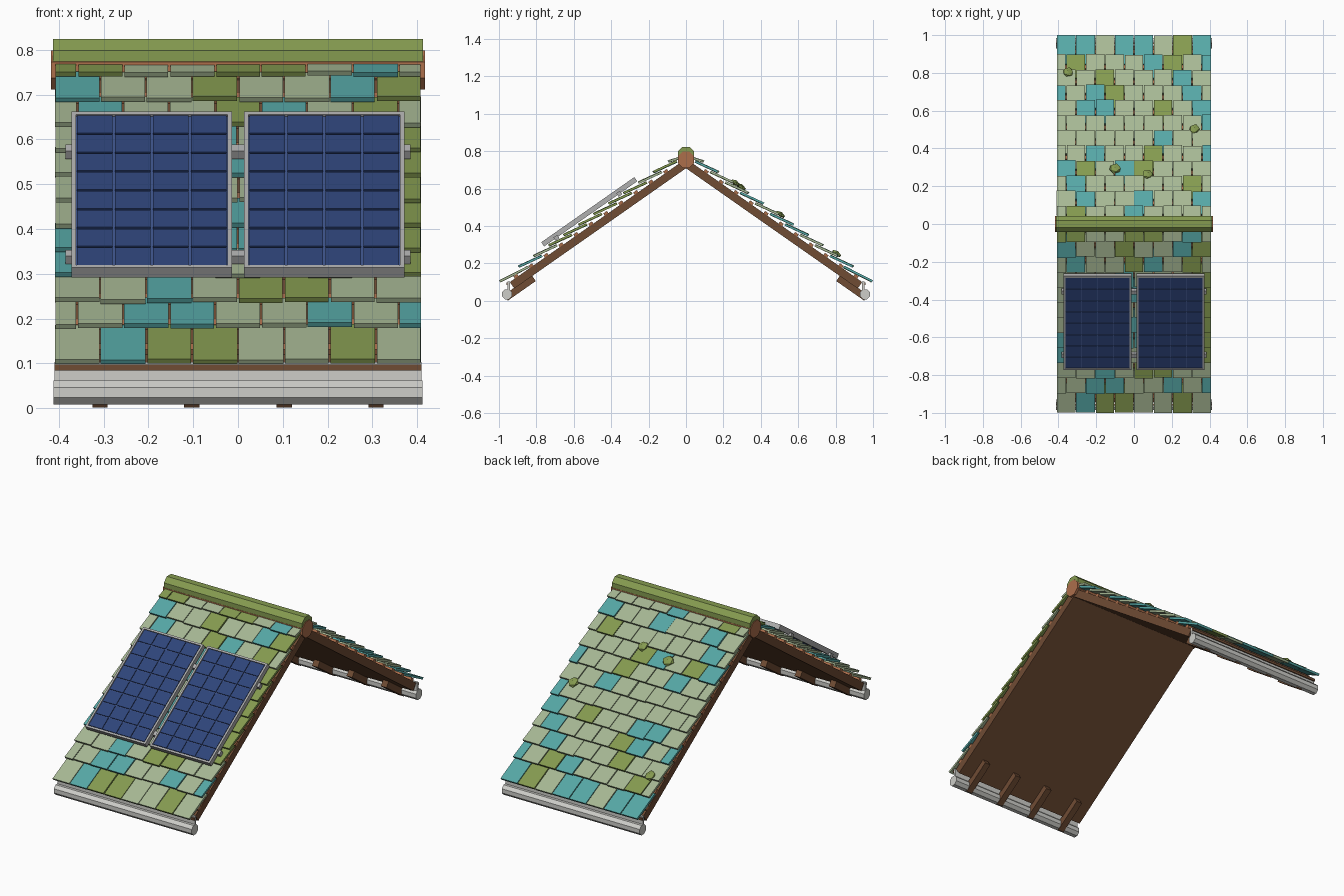
import bpy, bmesh, math, random
from mathutils import Vector, Matrix

if "Cube" in bpy.data.objects:
    bpy.data.objects.remove(bpy.data.objects["Cube"])

random.seed(4)
ANG = math.radians(35)
C, S = math.cos(ANG), math.sin(ANG)
APEX = 0.76          # height where the two deck tops meet


def mat(name, r, g, b):
    m = bpy.data.materials.new(name)
    lin = [((v / 255 + 0.055) / 1.055) ** 2.4 for v in (r, g, b)]
    m.diffuse_color = (*lin, 1)
    m.use_nodes = True
    m.node_tree.nodes["Principled BSDF"].inputs["Base Color"].default_value = m.diffuse_color
    return m


SAGE = mat("sage tile", 167, 184, 148)
TEAL = mat("teal tile", 86, 168, 166)
OLIVE = mat("olive green", 133, 155, 80)
BROWN = mat("brown wood", 112, 76, 52)
TERRA = mat("reddish wood", 172, 110, 75)
METAL = mat("grey metal", 176, 176, 176)
PALE = mat("pale gutter", 205, 205, 200)
CELL = mat("solar blue", 46, 68, 122)
BACK = mat("solar backing blue", 64, 86, 142)


def finish(bm, name, *mats):
    bmesh.ops.recalc_face_normals(bm, faces=bm.faces)
    me = bpy.data.meshes.new(name)
    bm.to_mesh(me)
    bm.free()
    for m in mats:
        me.materials.append(m)
    ob = bpy.data.objects.new(name, me)
    bpy.context.collection.objects.link(ob)
    return ob


def on_slope(side, x, s, n):
    """x along ridge, s down the slope, n above the deck; side -1 front, 1 back"""
    return Vector((x, side * (s * C + n * S), APEX - s * S + n * C))


def add_box(bm, to_world, xs, ss, ns, tilt=0.0, index=0):
    """Box in local coordinates; tilt lowers the near-ridge end."""
    vs = [bm.verts.new(to_world(x, s, n - (tilt if i == 0 else 0)))
          for x in xs for i, s in enumerate(ss) for n in ns]
    for f in ((0, 1, 3, 2), (4, 6, 7, 5), (0, 4, 5, 1), (2, 3, 7, 6), (0, 2, 6, 4), (1, 5, 7, 3)):
        bm.faces.new([vs[i] for i in f]).material_index = index


def slope_boxes(name, side, boxes, *mats):
    bm = bmesh.new()
    for b in boxes:
        add_box(bm, lambda x, s, n: on_slope(side, x, s, n), *b)
    return finish(bm, name, *mats)


def rod(name, material, r, half, y, z, sides=8):
    bm = bmesh.new()
    bmesh.ops.create_cone(bm, cap_ends=True, segments=sides, radius1=r, radius2=r, depth=2 * half)
    bmesh.ops.rotate(bm, verts=bm.verts, matrix=Matrix.Rotation(math.pi / sides, 3, 'Z'))
    bmesh.ops.rotate(bm, verts=bm.verts, matrix=Matrix.Rotation(math.pi / 2, 3, 'Y'))
    bmesh.ops.translate(bm, verts=bm.verts, vec=(0, y, z))
    return finish(bm, name, material)


# Tile colours, one word per course from eave to ridge, left to right in x
FRONT = ("STOOSSOS SSTTSSTST SSTSOOSS TSSTSSSSO TSSTTSSO SSOSTSSSO "
         "SSTSSOSO SSSSTSSSO SSSTSSSO STSSOTSOS TSSOSSTO OOSSOOSTS").split()
BACKS = ("TTSTTSOT SOSSSTOST SSOSSSTS TSTOSSSTS STTSSOST SSSSSSSST "
         "SSSSSTSS SSTSSOSST TOSTOSSS STSSSSSOS STSSTSST SOSSTSSSS").split()
HALF_W = 0.41


def tiles(name, side, pattern):
    bm = bmesh.new()
    w = 2 * HALF_W / 8
    for row, word in enumerate(pattern):
        low = 1.192 if row == 0 else 1.063 - 0.0977 * (row - 1)
        length = 0.17 if row == 0 else min(0.135, low - 0.005)
        top = 0.04 if row == 0 else 0.047
        shift = -w / 2 if row % 2 else 0
        for i, ch in enumerate(word):
            x0 = max(-HALF_W, -HALF_W + shift + i * w)
            x1 = min(HALF_W, -HALF_W + shift + (i + 1) * w)
            j = random.uniform(-0.005, 0.002) if row else 0
            t = top + random.uniform(-0.002, 0.001)
            add_box(bm, lambda x, s, n: on_slope(side, x, s, n),
                    (x0 + random.uniform(0.001, 0.003), x1 - random.uniform(0.001, 0.003)),
                    (low - length, low + j), (t - 0.012, t), 0.024, "STO".index(ch))
    return finish(bm, name, SAGE, TEAL, OLIVE)


tiles("front_tiles", -1, FRONT)
tiles("back_tiles", 1, BACKS)

for side, word in ((-1, "front"), (1, "back")):
    # Deck, tile battens and rafter tails
    slope_boxes(word + "_deck", side, [((-0.405, 0.405), (0, 1.15), (-0.042, 0))], BROWN)
    slope_boxes(word + "_battens", side,
                [((-0.405, 0.405), (s - 0.012, s + 0.012), (-0.002, 0.014))
                 for s in [0.03 + 0.0977 * k for k in range(12)]], TERRA)
    slope_boxes(word + "_rafter_tails", side,
                [((x - 0.017, x + 0.017), (1.033, 1.215), (-0.075, -0.038))
                 for x in (-0.308, -0.103, 0.103, 0.308)], BROWN)
    # Gutter with its board and a thin wooden strip
    rod(word + "_gutter", PALE, 0.029, 0.412, side * 0.957, 0.035)
    bm = bmesh.new()
    add_box(bm, lambda x, y, z: Vector((x, side * y, z)), (-0.41, 0.41), (0.942, 0.954), (0.03, 0.103))
    finish(bm, word + "_gutter_board", PALE)
    bm = bmesh.new()
    add_box(bm, lambda x, y, z: Vector((x, side * y, z)), (-0.41, 0.41), (0.953, 0.96), (0.084, 0.097))
    finish(bm, word + "_eave_strip", BROWN)

# Ridge beam and ridge cap
rod("ridge_beam", TERRA, 0.047, 0.417, 0, 0.755)
rod("ridge_cap", OLIVE, 0.0465, 0.413, 0, 0.781)

# Solar panels: frame, backing and a grid of raised cells
S0, S1, N1 = 0.283, 0.89, 0.078
for sgn, word in ((-1, "left"), (1, "right")):
    a, b = sorted((sgn * 0.013, sgn * 0.372))
    e = 0.01
    N = (0.051, N1)
    slope_boxes(word + "_panel_frame", -1,
                [((a, a + e), (S0, S1), N), ((b - e, b), (S0, S1), N),
                 ((a + e, b - e), (S0, S0 + e), N), ((a + e, b - e), (S1 - e, S1), N)], METAL)
    slope_boxes(word + "_panel_backing", -1,
                [((a + e, b - e), (S0 + e, S1 - e), (0.054, 0.072))], BACK)
    cw, ch = (b - a - 2 * e) / 4, (S1 - S0 - 2 * e) / 8
    slope_boxes(word + "_panel_cells", -1,
                [((a + e + i * cw + 0.003, a + e + (i + 1) * cw - 0.003),
                  (S0 + e + k * ch + 0.003, S0 + e + (k + 1) * ch - 0.003), (0.071, 0.0765))
                 for i in range(4) for k in range(8)], CELL)

# Mounting rails under the panels
slope_boxes("panel_rails", -1, [((-0.385, 0.385), (s - 0.012, s + 0.012), (0.04, 0.062))
                                for s in (0.4, 0.81)], METAL)

# Moss clumps on the back slope
for k, (x, y) in enumerate(((-0.35, 0.80), (0.32, 0.50), (-0.10, 0.29), (0.075, 0.26))):
    bm = bmesh.new()
    bmesh.ops.create_icosphere(bm, subdivisions=1, radius=0.03)
    for v in bm.verts:
        p = v.co * random.uniform(0.85, 1.15)
        v.co = on_slope(1, x + p.x, (y - 0.04 * S) / C + p.y, 0.046 + p.z * 0.45)
    finish(bm, "moss_clump_%d" % (k + 1), OLIVE)
